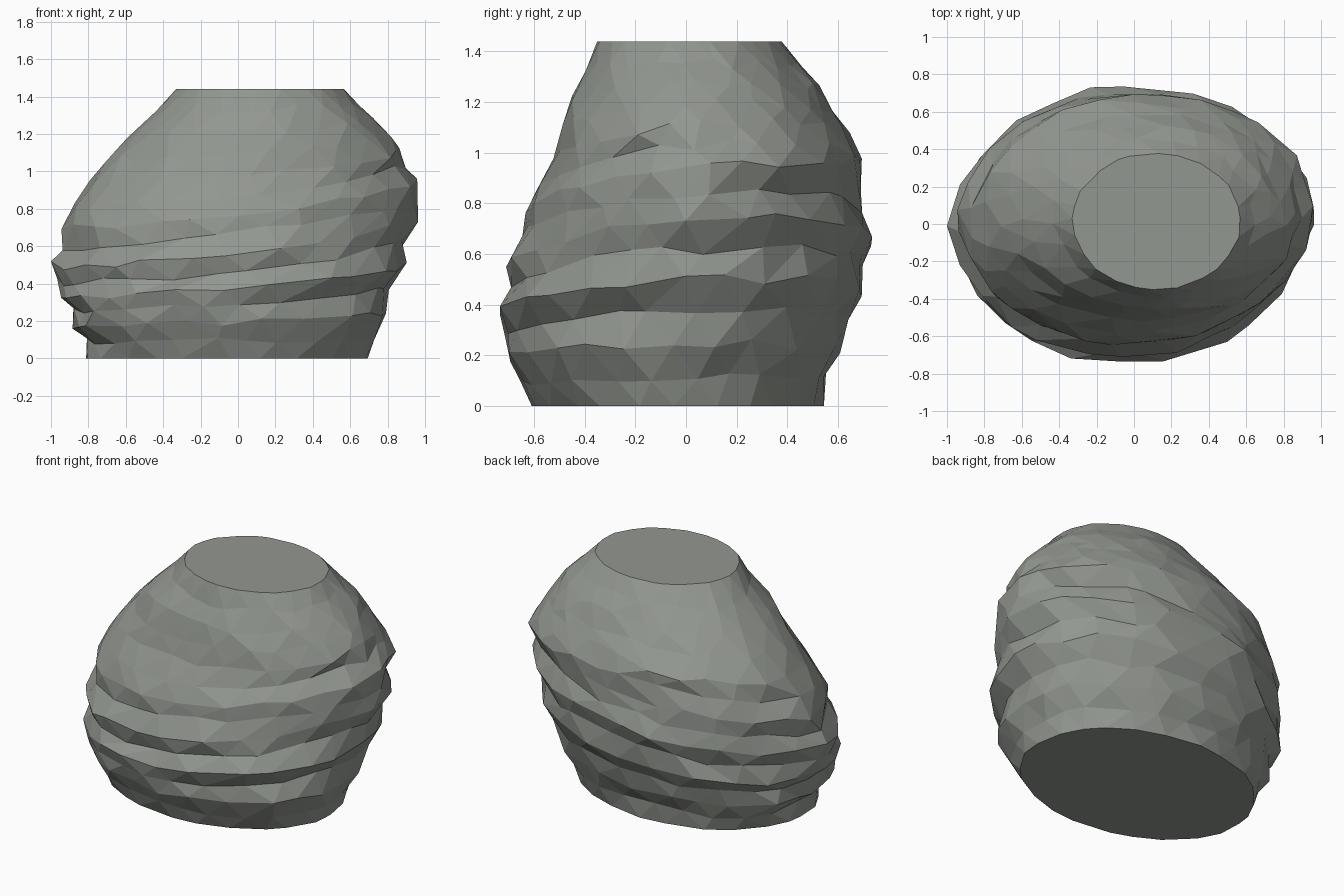
import bpy, bmesh, math, random

if "Cube" in bpy.data.objects:
    bpy.data.objects.remove(bpy.data.objects["Cube"])

random.seed(7)
H, SIDES, RINGS = 1.44, 24, 14

# silhouette of the boulder: z, left x, right x, front y, back y
PROFILE = [
    (0.00, -0.82, 0.70, -0.61, 0.54),
    (0.15, -0.84, 0.76, -0.67, 0.56),
    (0.32, -0.92, 0.79, -0.73, 0.65),
    (0.46, -0.93, 0.89, -0.71, 0.68),
    (0.54, -0.93, 0.89, -0.69, 0.71),
    (0.62, -0.91, 0.89, -0.68, 0.73),
    (0.82, -0.88, 0.95, -0.61, 0.69),
    (1.00, -0.76, 0.91, -0.51, 0.70),
    (1.15, -0.63, 0.84, -0.49, 0.60),
    (1.28, -0.48, 0.73, -0.41, 0.51),
    (1.44, -0.33, 0.57, -0.35, 0.38),
]


def extents(z):
    for a, b in zip(PROFILE, PROFILE[1:]):
        if z <= b[0]:
            t = (z - a[0]) / (b[0] - a[0])
            return [p + (q - p) * t for p, q in zip(a[1:], b[1:])]
    return PROFILE[-1][1:]


def knob(ang, z, ang0, z0):
    """Local bump on the wall."""
    d = math.remainder(ang - ang0, math.tau)
    return math.exp(-(d / 0.2) ** 2 - ((z - z0) / 0.13) ** 2)


def rock_point(i, j):
    """Point on the tilted, ledged rock surface."""
    inner = 0 < i < RINGS
    ang = math.tau * (j + 0.5 * (i % 2)) / SIDES
    ang += random.uniform(-0.07, 0.07)
    z = H * i / RINGS
    if inner:
        # strata climb towards the right and the back
        tilt = 0.12 * math.cos(ang) + 0.05 * math.sin(ang)
        z += tilt * math.sin(math.pi * z / H) ** 1.5
        z = min(max(z + random.uniform(-0.022, 0.022), 0.05), H - 0.05)
    x0, x1, y0, y1 = extents(z)
    r = 1.0 + random.uniform(-0.012, 0.012)
    if inner:
        # alternate rings make broken ledges, strongest low down
        ledge = (0.02 if i < 9 else 0.006) * (1 + 0.8 * math.sin(2 * ang + i))
        r += ledge if i % 2 == 0 else -ledge
        r += random.uniform(-0.012, 0.012) + 0.003
        # squarer corners low down, knobs at both ends
        r += 0.045 * math.sin(2 * ang) ** 2 * max(0, 1 - z / 0.7)
        r += 0.08 * knob(ang, z, math.pi, 0.5) + 0.05 * knob(ang, z, 0, 0.83)
    x = (x0 + x1) / 2 + (x1 - x0) / 2 * r * math.cos(ang)
    y = (y0 + y1) / 2 + (y1 - y0) / 2 * r * math.sin(ang)
    return (min(max(x, -1.0), 1.0), min(max(y, -0.735), 0.735), z)


# faceted wall between stacked rings, with flat top and base
bm = bmesh.new()
rings = [[bm.verts.new(rock_point(i, j)) for j in range(SIDES)]
         for i in range(RINGS + 1)]
for i in range(RINGS):
    lo, hi = rings[i], rings[i + 1]
    for j in range(SIDES):
        k = (j + 1) % SIDES
        if i % 2 == 0:
            bm.faces.new((lo[j], lo[k], hi[j]))
            bm.faces.new((lo[k], hi[k], hi[j]))
        else:
            bm.faces.new((lo[j], hi[k], hi[j]))
            bm.faces.new((lo[j], lo[k], hi[k]))
bm.faces.new(rings[-1])
bm.faces.new(rings[0][::-1])
bmesh.ops.recalc_face_normals(bm, faces=bm.faces)

mesh = bpy.data.meshes.new("boulder")
bm.to_mesh(mesh)
bm.free()
boulder = bpy.data.objects.new("boulder", mesh)
bpy.context.collection.objects.link(boulder)

# mossy grey stone
stone = bpy.data.materials.new("stone")
stone.diffuse_color = (0.29, 0.31, 0.28, 1.0)
stone.use_nodes = True
stone.node_tree.nodes["Principled BSDF"].inputs["Base Color"].default_value = stone.diffuse_color
mesh.materials.append(stone)
